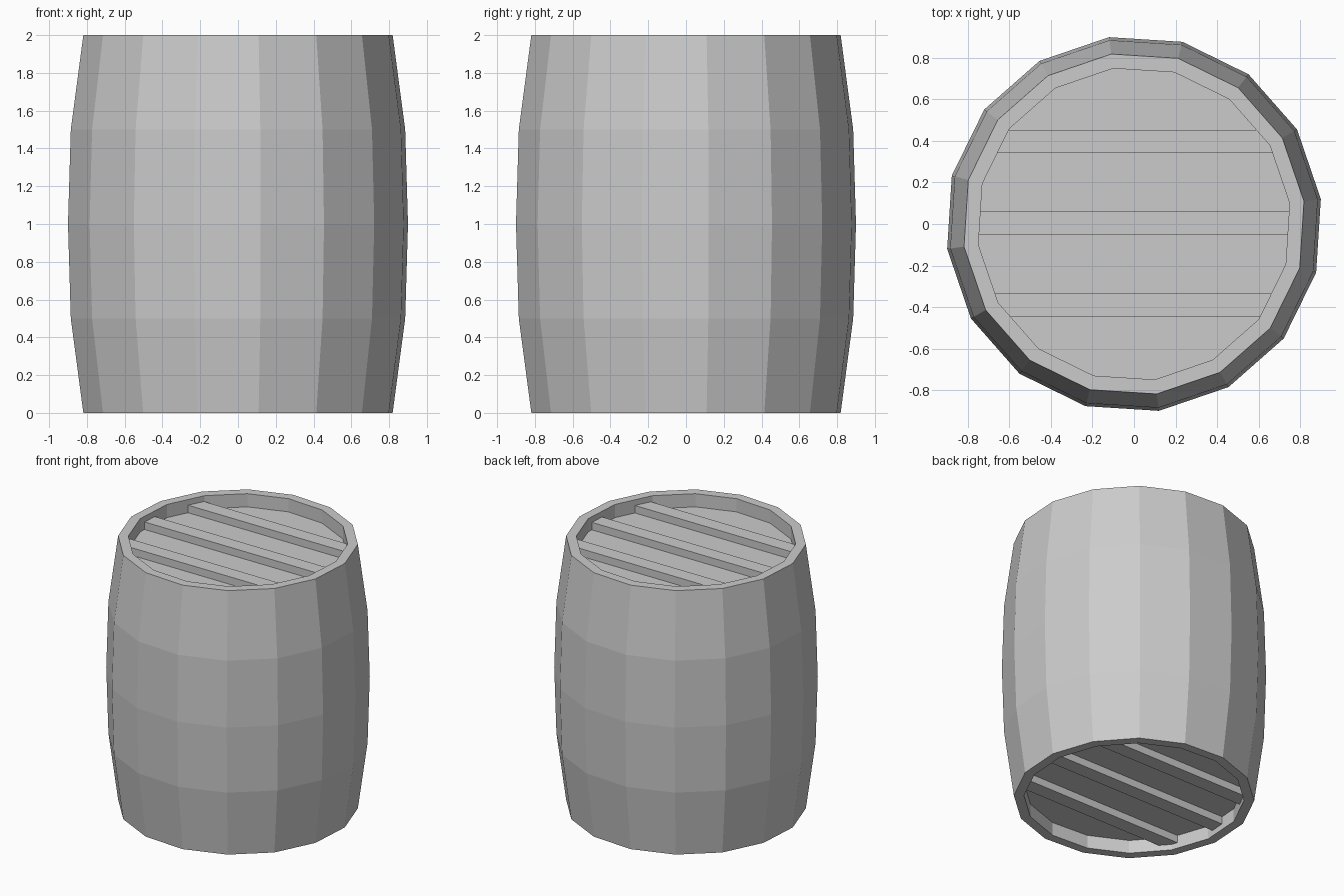
import bpy, bmesh
from math import cos, sin, tau, radians, sqrt

if "Cube" in bpy.data.objects:
    bpy.data.objects.remove(bpy.data.objects["Cube"])

SIDES = 16
TURN = radians(7.6)
LID_Z = 0.10        # recess depth of each lid
BATTEN_Z = 0.043    # depth of the batten tops below the rim


def finish(bm, name):
    bmesh.ops.recalc_face_normals(bm, faces=bm.faces)
    mesh = bpy.data.meshes.new(name)
    bm.to_mesh(mesh)
    bm.free()
    obj = bpy.data.objects.new(name, mesh)
    bpy.context.collection.objects.link(obj)
    return obj


def barrel_body():
    # Lathe profile: bottom recess, rim, bulging staves, rim, top recess
    profile = [(0.756, LID_Z), (0.756, 0), (0.826, 0), (0.893, 0.5),
               (0.908, 1.0), (0.893, 1.5), (0.826, 2), (0.756, 2),
               (0.756, 2 - LID_Z)]
    bm = bmesh.new()
    rings = []
    for r, z in profile:
        angles = [TURN + tau * i / SIDES for i in range(SIDES)]
        rings.append([bm.verts.new((r * cos(a), r * sin(a), z)) for a in angles])
    for lo, hi in zip(rings, rings[1:]):
        for i in range(SIDES):
            j = (i + 1) % SIDES
            bm.faces.new((lo[i], lo[j], hi[j], hi[i]))
    # Lid surfaces
    bm.faces.new(rings[0])
    bm.faces.new(rings[-1])
    finish(bm, "barrel_body")


def batten(name, y, z0, z1):
    # Cross bar whose ends are cut to run just into the rim
    bm = bmesh.new()
    outline = []
    for yy, side in ((y - 0.056, -1), (y - 0.056, 1), (y + 0.056, 1), (y + 0.056, -1)):
        outline.append((side * sqrt(0.775 ** 2 - yy ** 2), yy))
    face = bm.faces.new([bm.verts.new((x, yy, z0)) for x, yy in outline])
    ext = bmesh.ops.extrude_face_region(bm, geom=[face], use_keep_orig=True)
    verts = [v for v in ext["geom"] if isinstance(v, bmesh.types.BMVert)]
    bmesh.ops.translate(bm, verts=verts, vec=(0, 0, z1 - z0))
    finish(bm, name)


barrel_body()
for n, y in enumerate((-0.39, 0.004, 0.398), 1):
    batten(f"top_batten_{n}", y, 2 - LID_Z - 0.01, 2 - BATTEN_Z)
    batten(f"bottom_batten_{n}", y, BATTEN_Z, LID_Z + 0.01)
